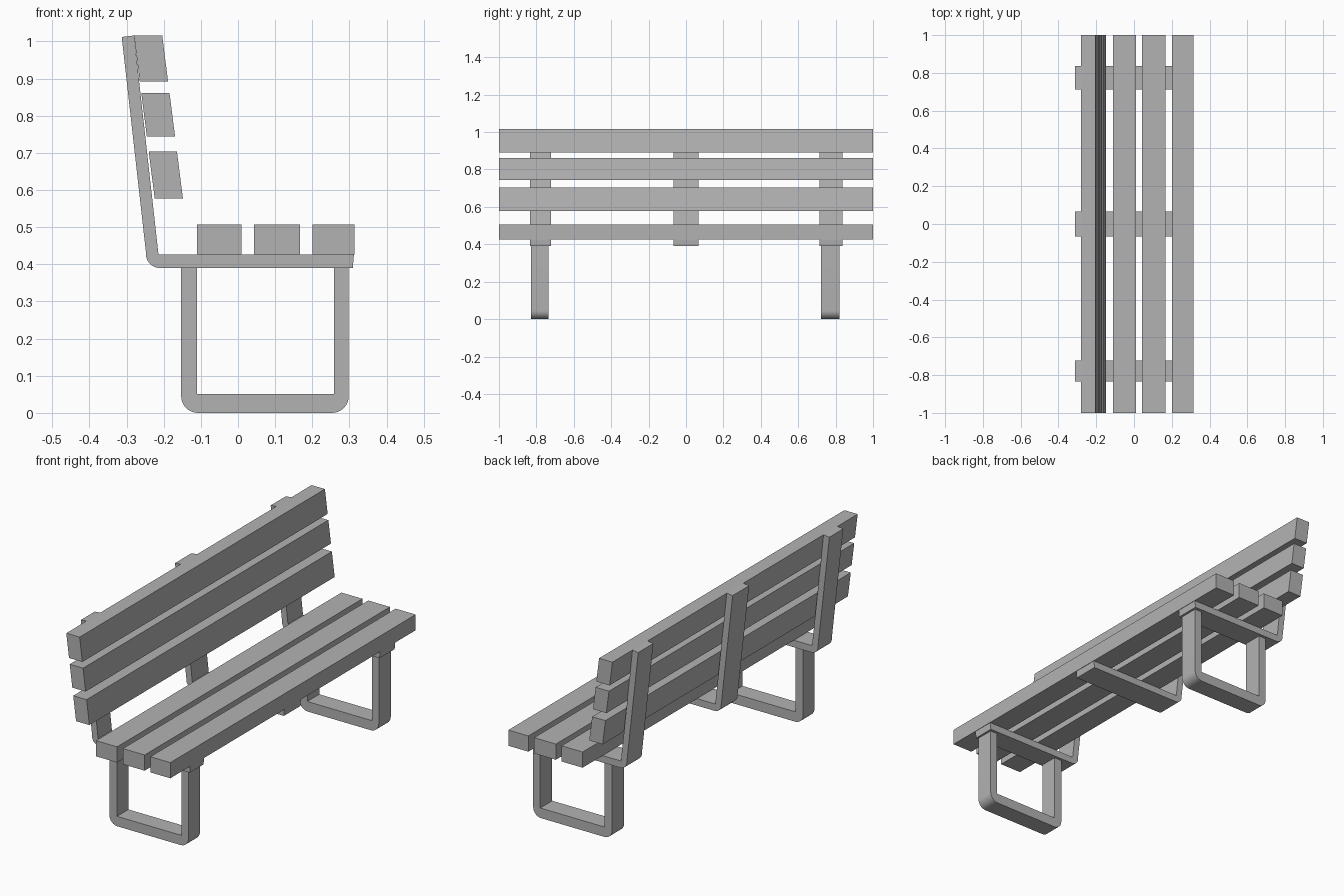
import bpy
import math

cube = bpy.data.objects.get("Cube")
if cube:
    bpy.data.objects.remove(cube, do_unlink=True)

grey = bpy.data.materials.new("plain_grey")
grey.use_nodes = True
colour = (0.45, 0.45, 0.45, 1)
grey.diffuse_color = colour
grey.node_tree.nodes["Principled BSDF"].inputs["Base Color"].default_value = colour


def arc(cx, cz, r, start, end, steps=8):
    """Points of a rounded corner in the side profile."""
    angles = [math.radians(start + (end - start) * i / steps) for i in range(steps + 1)]
    return [(cx + r * math.cos(a), cz + r * math.sin(a)) for a in angles]


def extrude(name, profile, y0, y1):
    """Extrude a closed side profile (x, z) along the bench length."""
    n = len(profile)
    verts = [(x, y, z) for y in (y0, y1) for x, z in profile]
    faces = [tuple(range(n)), tuple(range(2 * n - 1, n - 1, -1))]
    faces += [(i, i + n, (i + 1) % n + n, (i + 1) % n) for i in range(n)]
    mesh = bpy.data.meshes.new(name)
    mesh.from_pydata(verts, [], faces)
    mesh.materials.append(grey)
    obj = bpy.data.objects.new(name, mesh)
    bpy.context.collection.objects.link(obj)
    bpy.ops.object.select_all(action="DESELECT")
    obj.select_set(True)
    bpy.context.view_layer.objects.active = obj
    # Consistent outward normals
    bpy.ops.object.mode_set(mode="EDIT")
    bpy.ops.mesh.select_all(action="SELECT")
    bpy.ops.mesh.normals_make_consistent(inside=False)
    bpy.ops.object.mode_set(mode="OBJECT")
    bpy.ops.object.shade_smooth_by_angle(angle=math.radians(30))
    return obj


# Seat slats
for name, x0, x1 in (("rear", -0.11, 0.01), ("middle", 0.043, 0.167), ("front", 0.2, 0.314)):
    extrude("seat_slat_" + name, [(x0, 0.426), (x1, 0.426), (x1, 0.507), (x0, 0.507)], -1, 1)

# Leaning back slats, flat on top and bottom
LEAN = 0.127
for name, z0, z1 in (("lower", 0.577, 0.704), ("middle", 0.744, 0.861), ("upper", 0.892, 1.016)):
    low, high = (-0.28 + LEAN * (1.016 - z) for z in (z0, z1))
    extrude("back_slat_" + name,
            [(low, z0), (low + 0.076, z0), (high + 0.076, z1), (high, z1)], -1, 1)

# Bent brackets carrying seat and back
bracket = [(0.309, 0.39), (0.312, 0.426), (-0.214, 0.426), (-0.28, 1.016), (-0.313, 1.012)]
bracket += arc(-0.21, 0.428, 0.038, 174, 270)
for name, y0, y1 in (("right", -0.835, -0.722), ("middle", -0.067, 0.067), ("left", 0.713, 0.836)):
    extrude("bracket_" + name, bracket, y0, y1)

# U-shaped legs with rounded outer corners
R = 0.045
leg = [(-0.11, 0.39), (-0.153, 0.39)]
leg += arc(-0.153 + R, R, R, 180, 270) + arc(0.298 - R, R, R, 270, 360)
leg += [(0.298, 0.39), (0.258, 0.39), (0.258, 0.051), (-0.11, 0.051)]
for name, y0, y1 in (("right", -0.829, -0.736), ("left", 0.722, 0.82)):
    extrude("leg_" + name, leg, y0, y1)
